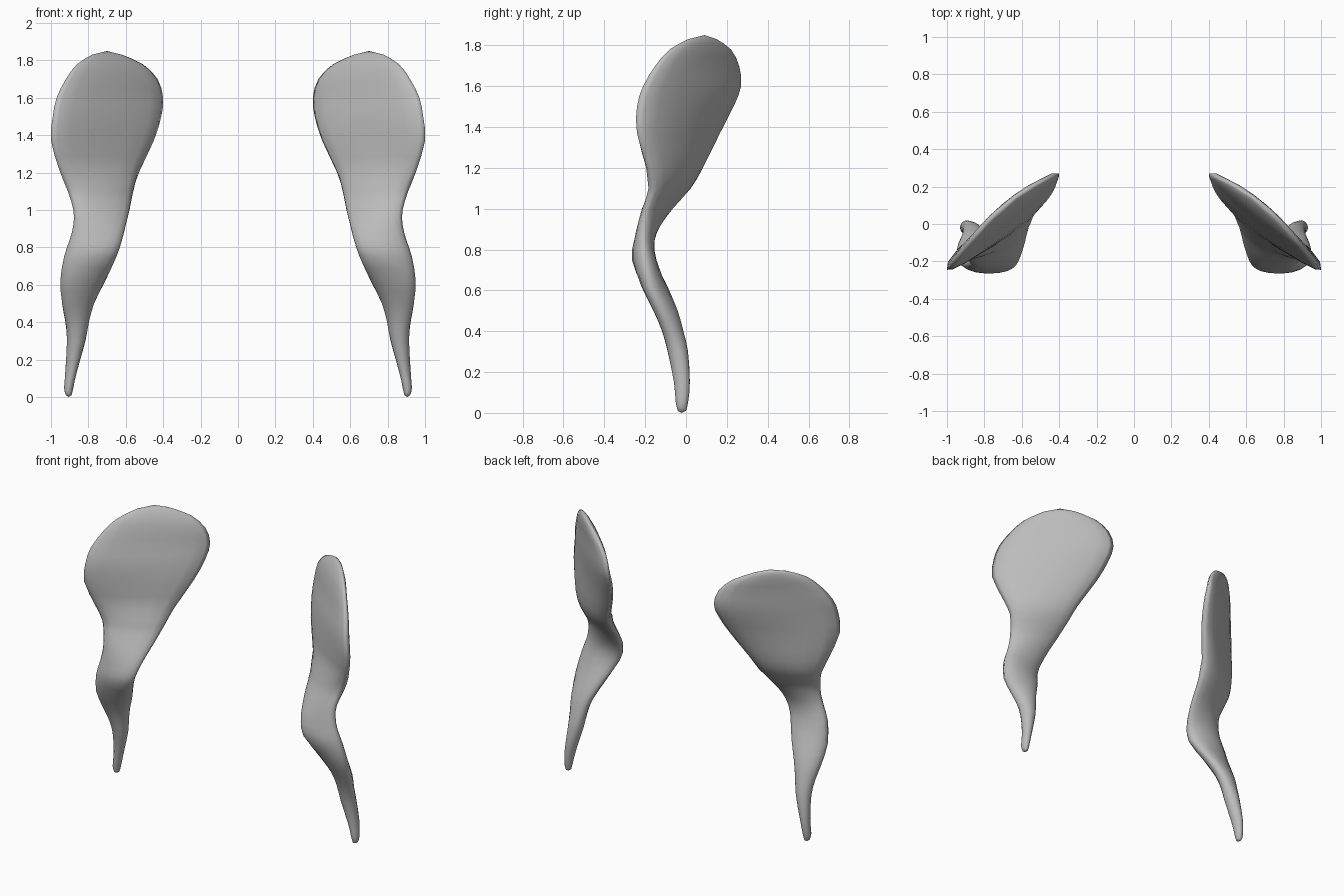
import bpy, bmesh, math
from mathutils import Vector

default_cube = bpy.data.objects.get("Cube")
if default_cube:
    bpy.data.objects.remove(default_cube, do_unlink=True)

# One plain grey for both paddles
grey = bpy.data.materials.new("plain_grey")
grey.use_nodes = True
grey_value = (0.5, 0.5, 0.5, 1)
grey.diffuse_color = grey_value
grey.node_tree.nodes["Principled BSDF"].inputs["Base Color"].default_value = grey_value

# Cross-sections from tip to crown:
# height, outer edge x and y, inner edge x and y, half thickness
SECTIONS = [
    (.01, .92, -.02, .89, -.02, .02),
    (.05, .93, -.02, .88, -.02, .03),
    (.15, .92, -.03, .86, -.01, .04),
    (.3, .91, -.06, .82, -.02, .05),
    (.4, .92, -.09, .8, -.04, .05),
    (.5, .94, -.13, .77, -.07, .055),
    (.62, .95, -.18, .71, -.13, .06),
    (.75, .93, -.2, .65, -.21, .06),
    (.84, .9, -.21, .62, -.2, .05),
    (.92, .88, -.21, .6, -.15, .05),
    (1, .88, -.2, .58, -.08, .05),
    (1.1, .91, -.17, .56, .01, .06),
    (1.2, .95, -.19, .53, .07, .07),
    (1.37, 1, -.24, .45, .16, .07),
    (1.5, .99, -.24, .41, .23, .07),
    (1.6, .97, -.21, .4, .27, .06),
    (1.7, .92, -.15, .43, .26, .05),
    (1.78, .86, -.08, .51, .22, .04),
    (1.83, .78, .01, .62, .15, .02),
]
TIP = Vector((.905, -.02, 0))
CROWN = Vector((.7, .09, 1.85))
SIDES = 16
BLADE_START = 1.15
BLADE_FRONT_FLATTENING = .65


def smooth_sections(sections):
    """Insert a curved in-between section after each one."""
    result = [sections[0]]
    last = len(sections) - 1
    for i in range(last):
        before, after = sections[max(i - 1, 0)], sections[min(i + 2, last)]
        result.append(tuple((9 * (b + c) - a - d) / 16 for a, b, c, d in
                            zip(before, sections[i], sections[i + 1], after)))
        result.append(sections[i + 1])
    return result


def section_points(height, outer_x, outer_y, inner_x, inner_y, half_thickness):
    """Return a rounded ring spanning the edges, flatter in front on the blade."""
    outer = Vector((outer_x, outer_y, height))
    inner = Vector((inner_x, inner_y, height))
    centre = (outer + inner) / 2
    half_width = (outer - inner) / 2
    back = Vector((-half_width.y, half_width.x, 0)).normalized() * half_thickness
    front_scale = BLADE_FRONT_FLATTENING if height > BLADE_START else 1
    points = []
    for step in range(SIDES):
        angle = math.tau * step / SIDES
        depth = math.sin(angle)
        if depth < 0:
            depth *= front_scale
        points.append(centre + half_width * math.cos(angle) + back * depth)
    return points


def build_paddle(name, side):
    """Loft the sections into one twisted paddle; side is the sign of x."""
    bm = bmesh.new()

    def add_vertex(point):
        return bm.verts.new((point.x * side, point.y, point.z))

    rings = [[add_vertex(p) for p in section_points(*section)]
             for section in smooth_sections(SECTIONS)]
    tip, crown = add_vertex(TIP), add_vertex(CROWN)

    for index in range(SIDES):
        following = (index + 1) % SIDES
        # Body between neighbouring rings
        for lower, upper in zip(rings, rings[1:]):
            bm.faces.new((lower[index], lower[following], upper[following], upper[index]))
        # Closed ends
        bm.faces.new((tip, rings[0][following], rings[0][index]))
        bm.faces.new((crown, rings[-1][index], rings[-1][following]))

    bmesh.ops.recalc_face_normals(bm, faces=bm.faces[:])
    for face in bm.faces:
        face.smooth = True

    mesh = bpy.data.meshes.new(name)
    bm.to_mesh(mesh)
    bm.free()
    mesh.materials.append(grey)
    paddle = bpy.data.objects.new(name, mesh)
    bpy.context.scene.collection.objects.link(paddle)


# Mirrored pair
build_paddle("left_paddle", +1)
build_paddle("right_paddle", -1)
